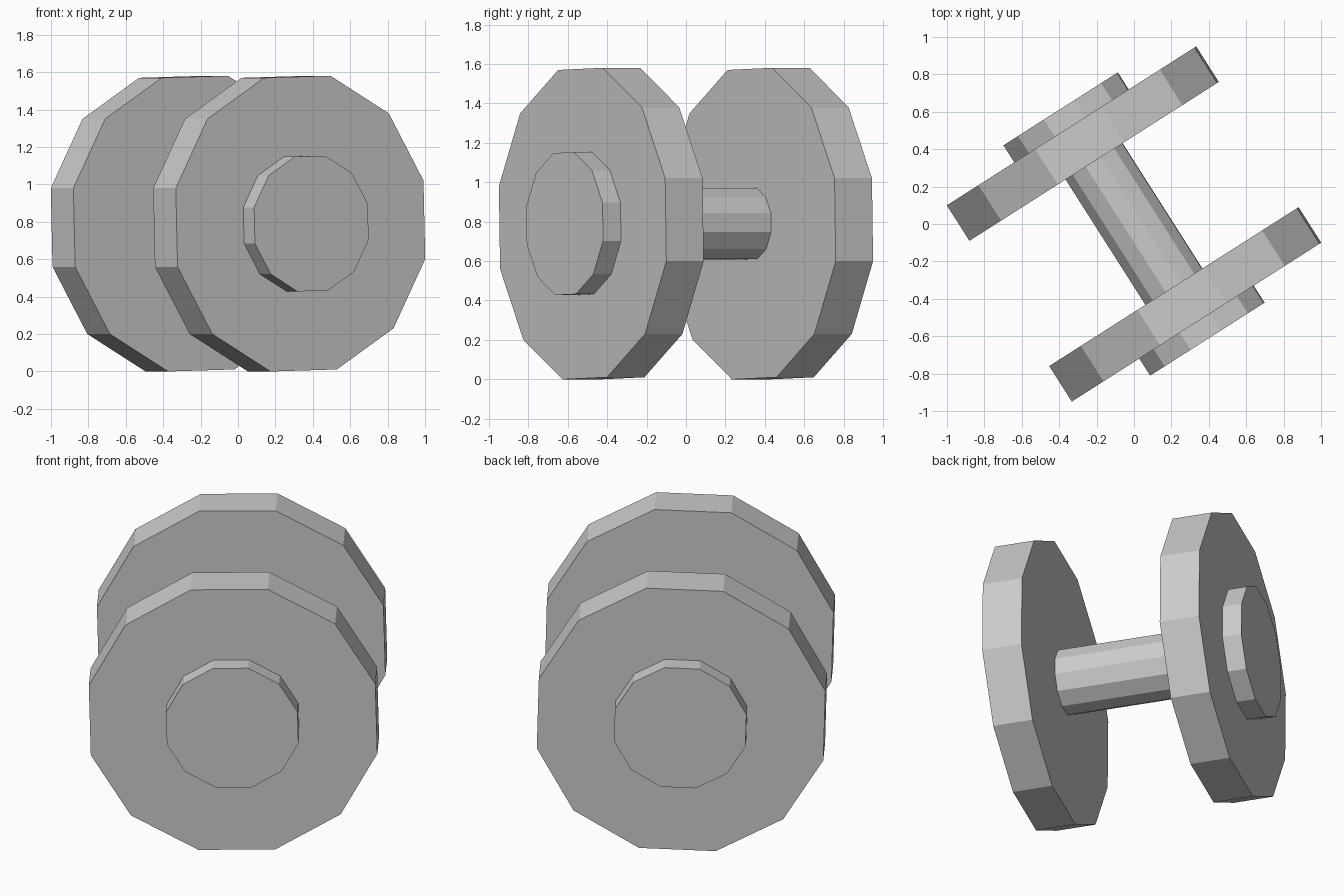
import bpy
from math import radians
from mathutils import Matrix, Vector

cube = bpy.data.objects.get("Cube")
if cube:
    bpy.data.objects.remove(cube, do_unlink=True)

SIDES = 12
CENTRE = Vector((0, 0, 0.79))

# Axle frame: local z is the bar direction, lying level and turned on the floor
TURN = (Matrix.Rotation(radians(32.5), 4, 'Z')
        @ Matrix.Rotation(radians(90), 4, 'X')
        @ Matrix.Rotation(radians(16.5), 4, 'Z'))

grey = bpy.data.materials.new("plain_grey")
grey.use_nodes = True
COLOUR = (0.6, 0.6, 0.6, 1)
grey.diffuse_color = COLOUR
grey.node_tree.nodes["Principled BSDF"].inputs["Base Color"].default_value = COLOUR


def drum(name, radius, start, end):
    """Flat-sided cylinder along the axle from start to end."""
    bpy.ops.mesh.primitive_cylinder_add(vertices=SIDES, radius=radius, depth=abs(end - start))
    obj = bpy.context.object
    obj.name = name
    along = Matrix.Translation((0, 0, (start + end) / 2))
    obj.matrix_world = Matrix.Translation(CENTRE) @ TURN @ along
    obj.data.materials.append(grey)
    return obj


# Handle bar between the weights
drum("handle_bar", 0.186, -0.397, 0.397)

# Weight disc and end cap at each end
for side, label in ((1, "front"), (-1, "back")):
    drum(label + "_weight_disc", 0.813, side * 0.397, side * 0.622)
    drum(label + "_end_cap", 0.373, side * 0.622, side * 0.73)
